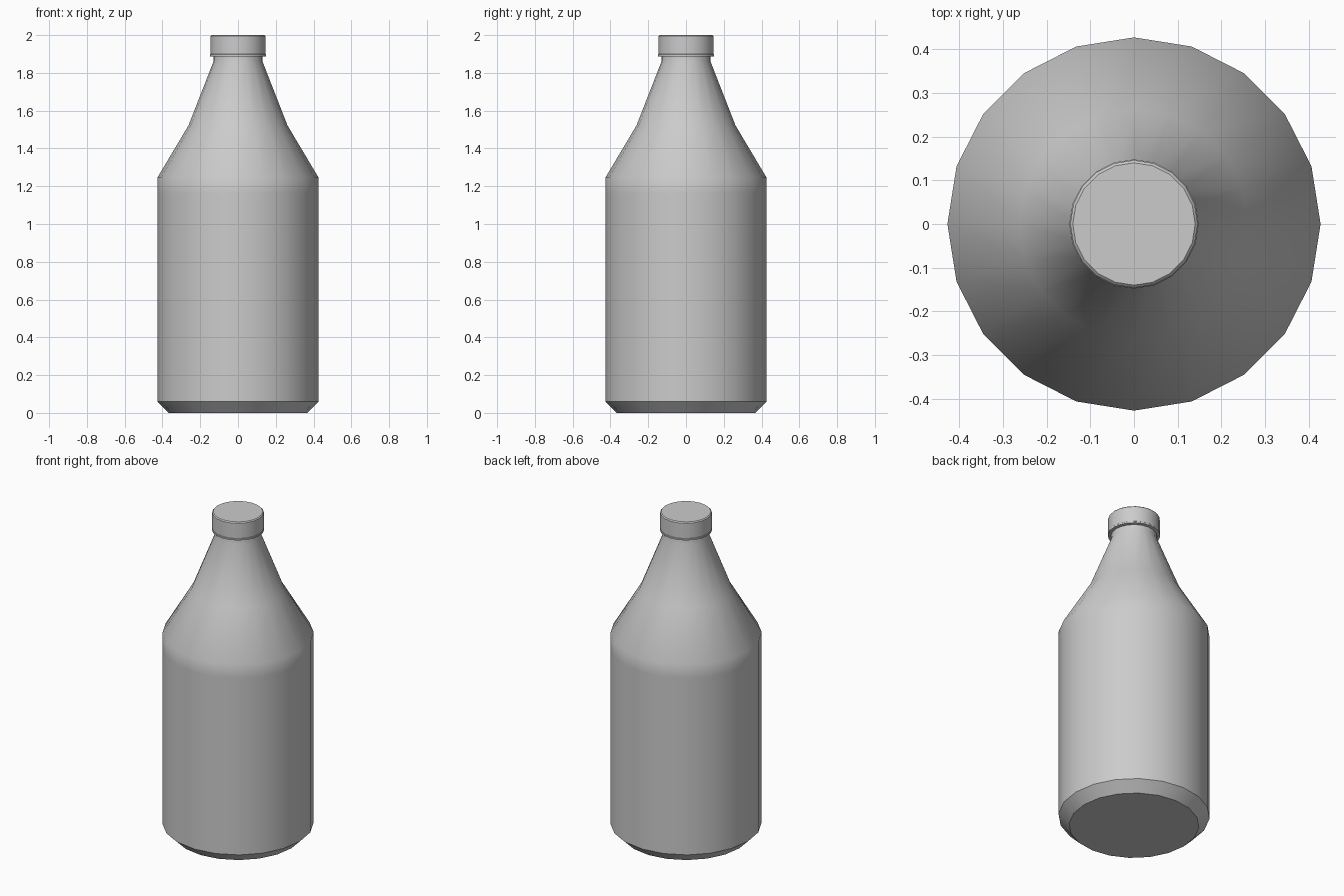
import bpy, bmesh, math

if "Cube" in bpy.data.objects:
    bpy.data.objects.remove(bpy.data.objects["Cube"])

SIDES = 20


def lathe(name, profile):
    """Revolve a (radius, height) profile around z and close both ends."""
    bm = bmesh.new()
    rings = []
    for r, z in profile:
        rings.append([bm.verts.new((r * math.cos(2 * math.pi * i / SIDES),
                                    r * math.sin(2 * math.pi * i / SIDES), z))
                      for i in range(SIDES)])
    for low, high in zip(rings, rings[1:]):
        for i in range(SIDES):
            j = (i + 1) % SIDES
            bm.faces.new((low[i], low[j], high[j], high[i]))
    bm.faces.new(rings[0][::-1])
    bm.faces.new(rings[-1])
    bmesh.ops.recalc_face_normals(bm, faces=bm.faces)
    mesh = bpy.data.meshes.new(name)
    bm.to_mesh(mesh)
    bm.free()
    obj = bpy.data.objects.new(name, mesh)
    bpy.context.collection.objects.link(obj)
    bpy.ops.object.select_all(action='DESELECT')
    obj.select_set(True)
    bpy.context.view_layer.objects.active = obj
    bpy.ops.object.shade_smooth_by_angle(angle=math.radians(35))
    return obj


# Bottle: chamfered base, straight body, two-stage shoulder, short neck
lathe("bottle_body", [(0.367, 0), (0.427, 0.06), (0.427, 1.16), (0.427, 1.245),
                      (0.262, 1.522), (0.13, 1.86), (0.13, 1.9)])

# Screw cap with a slim rim at its lower edge and a small top chamfer
lathe("bottle_cap", [(0.14, 1.886), (0.148, 1.888), (0.148, 1.897),
                     (0.146, 1.899), (0.146, 1.994), (0.14, 2.0)])
